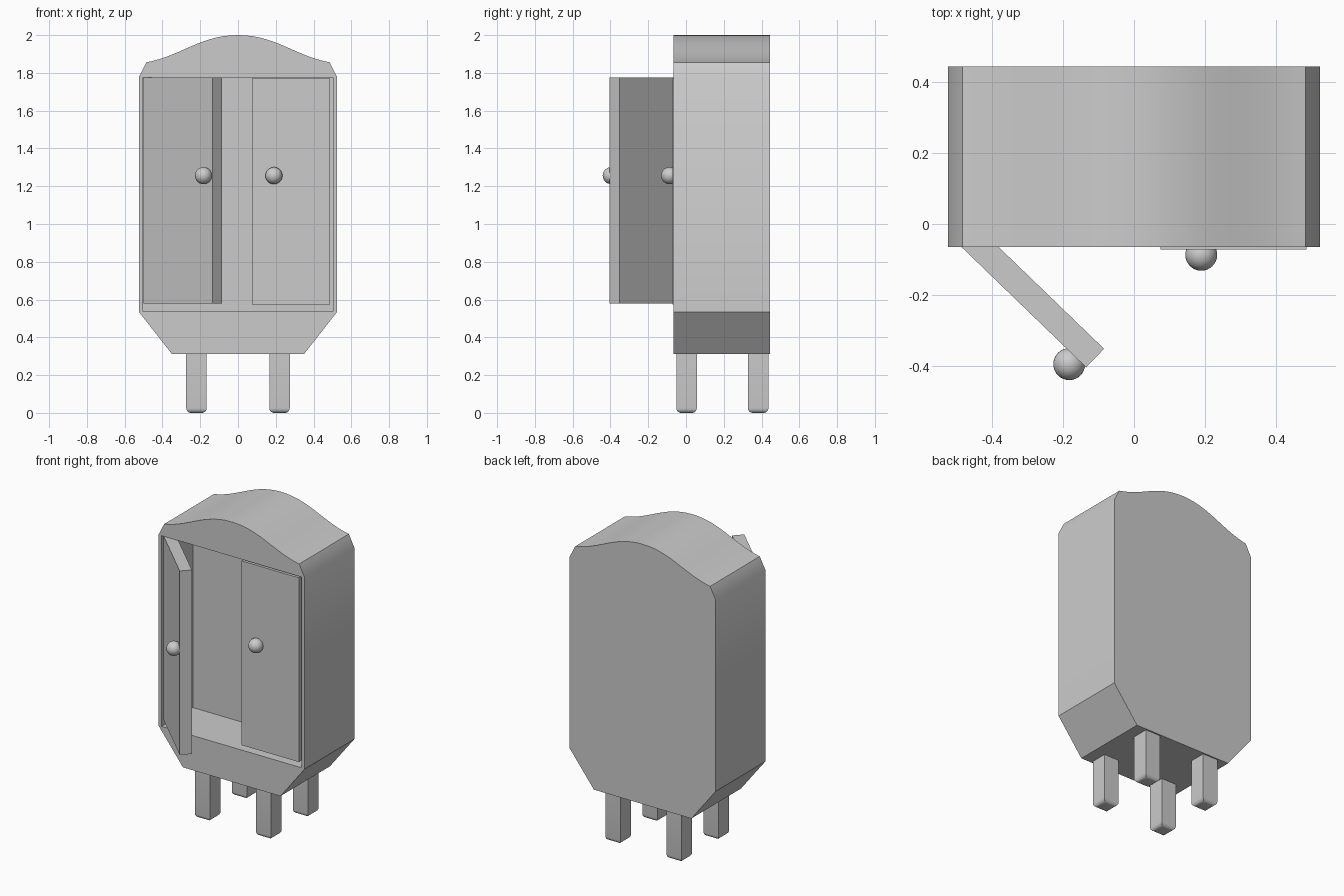
import bpy, bmesh, math
from mathutils import Vector

if "Cube" in bpy.data.objects:
    bpy.data.objects.remove(bpy.data.objects["Cube"])


def make_object(name, bm):
    bmesh.ops.recalc_face_normals(bm, faces=bm.faces)
    mesh = bpy.data.meshes.new(name)
    bm.to_mesh(mesh)
    bm.free()
    obj = bpy.data.objects.new(name, mesh)
    bpy.context.collection.objects.link(obj)
    return obj


def prism(name, outline, offset):
    """Closed solid from a flat outline pushed along offset."""
    bm = bmesh.new()
    face = bm.faces.new([bm.verts.new(p) for p in outline])
    geom = bmesh.ops.extrude_face_region(bm, geom=[face], use_keep_orig=True)["geom"]
    verts = [g for g in geom if isinstance(g, bmesh.types.BMVert)]
    bmesh.ops.translate(bm, verts=verts, vec=offset)
    return make_object(name, bm)


def box(name, x0, x1, y0, y1, z0, z1):
    return prism(name, [(x0, y0, z0), (x1, y0, z0), (x1, y1, z0), (x0, y1, z0)],
                 (0, 0, z1 - z0))


def smooth(obj, degrees=30):
    bpy.ops.object.select_all(action='DESELECT')
    obj.select_set(True)
    bpy.context.view_layer.objects.active = obj
    bpy.ops.object.shade_smooth_by_angle(angle=math.radians(degrees))


FRONT, BACK = -0.065, 0.445

# Cabinet outline: tapered base, straight sides, chamfer and wavy crown
right = [(0.35, 0.312), (0.525, 0.535), (0.525, 1.778)]
p = [Vector(c) for c in ((0.485, 1.856), (0.30, 1.89), (0.20, 2.0), (0, 2.0))]
STEPS = 14
for i in range(STEPS + 1):
    t = i / STEPS
    s = 1 - t
    right.append(tuple(p[0]*s**3 + p[1]*3*s*s*t + p[2]*3*s*t*t + p[3]*t**3))
outline = right + [(-x, z) for x, z in reversed(right[:-1])]
body = prism("cabinet_body", [(x, FRONT, z) for x, z in outline], (0, BACK - FRONT, 0))

# Hollow interior, open at the front
cutter = box("interior_cutter", -0.503, 0.503, FRONT - 0.1, 0.255, 0.537, 1.776)
cutter.hide_render = True
cut = body.modifiers.new("interior", 'BOOLEAN')
cut.operation = 'DIFFERENCE'
cut.solver = 'EXACT'
cut.object = cutter
bpy.context.view_layer.objects.active = body
bpy.ops.object.modifier_apply(modifier=cut.name)
bpy.data.objects.remove(cutter)
smooth(body)

# Closed right door
box("right_door", 0.075, 0.488, -0.072, 0.0, 0.573, 1.77)

# Open left door, swung about its hinge
hinge = Vector((-0.50, -0.053, 0.58))
a = math.radians(-44)
along = Vector((math.cos(a), math.sin(a), 0)) * 0.507
thick = Vector((-math.sin(a), math.cos(a), 0)) * 0.073
prism("left_door", [hinge, hinge + along, hinge + along + thick, hinge + thick],
      (0, 0, 1.195))

# Round knobs
for name, x, y in (("left_knob", -0.183, -0.396), ("right_knob", 0.19, -0.087)):
    bpy.ops.mesh.primitive_uv_sphere_add(segments=32, ring_count=16, radius=0.045,
                                         location=(x, y, 1.256))
    bpy.context.object.name = name
    bpy.ops.object.shade_smooth()

# Four square legs with rounded feet
for side, x in (("left", -0.22), ("right", 0.22)):
    for end, y in (("front", 0.003), ("back", 0.382)):
        h = 0.054
        leg = box(f"{end}_{side}_leg", x - h, x + h, y - h, y + h, 0, 0.33)
        bm = bmesh.new()
        bm.from_mesh(leg.data)
        rim = [e for e in bm.edges if all(v.co.z < 0.01 for v in e.verts)]
        bmesh.ops.bevel(bm, geom=rim, offset=0.025, segments=5, profile=0.5,
                        affect='EDGES')
        bm.to_mesh(leg.data)
        bm.free()
        smooth(leg)
